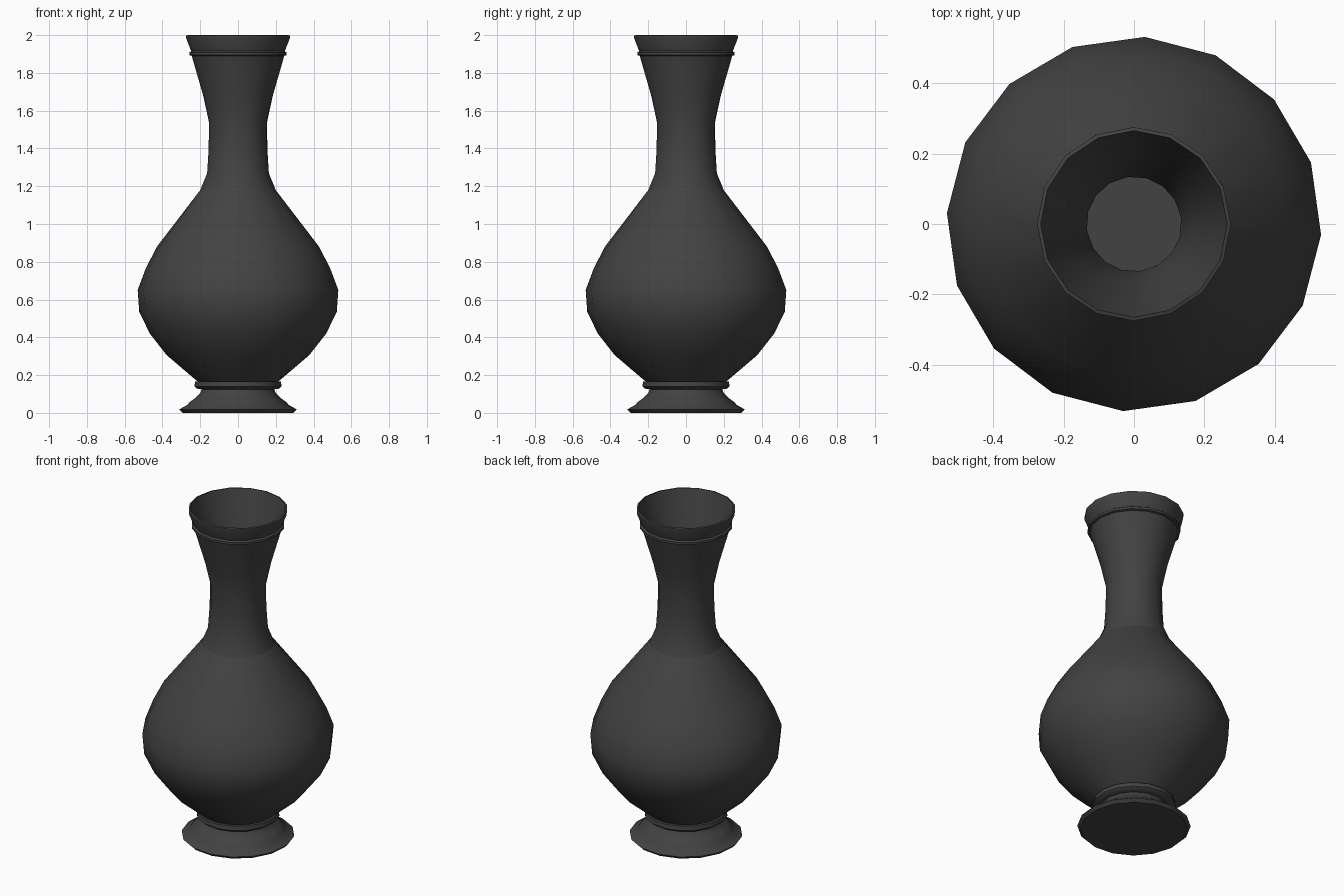
import bpy, bmesh
from math import sin, cos, tau, radians

if "Cube" in bpy.data.objects:
    bpy.data.objects.remove(bpy.data.objects["Cube"])

SIDES = 16
TWIST = 14.2  # degrees of gentle twist per unit of depth below the rim

glaze = bpy.data.materials.new("dark_glaze")
glaze.diffuse_color = (0.055, 0.055, 0.055, 1)
glaze.use_nodes = True
glaze.node_tree.nodes["Principled BSDF"].inputs["Base Color"].default_value = glaze.diffuse_color


def lathe(name, profile, cap_start=False, cap_end=False):
    """Revolve (radius, z) points, twisting slightly with height."""
    bm = bmesh.new()
    rings = []
    for r, z in profile:
        a0 = radians(TWIST * (2 - z))
        rings.append([bm.verts.new((r * cos(a0 + tau * i / SIDES),
                                    r * sin(a0 + tau * i / SIDES), z))
                      for i in range(SIDES)])
    for lo, hi in zip(rings, rings[1:]):
        for i in range(SIDES):
            j = (i + 1) % SIDES
            bm.faces.new((lo[i], lo[j], hi[j], hi[i]))
    if cap_start:
        bm.faces.new(rings[0][::-1])
    if cap_end:
        bm.faces.new(rings[-1])
    me = bpy.data.meshes.new(name)
    bm.to_mesh(me)
    bm.free()
    me.materials.append(glaze)
    ob = bpy.data.objects.new(name, me)
    bpy.context.collection.objects.link(ob)
    bpy.ops.object.select_all(action='DESELECT')
    ob.select_set(True)
    bpy.context.view_layer.objects.active = ob
    bpy.ops.object.shade_smooth_by_angle(angle=radians(40))
    return ob


# Flared foot with a collar ring
lathe("foot", [(0.295, 0), (0.313, 0.018), (0.265, 0.045), (0.262, 0.053),
               (0.225, 0.08), (0.2, 0.105), (0.192, 0.125), (0.218, 0.128),
               (0.231, 0.14), (0.228, 0.165), (0.215, 0.167)], cap_start=True)

# Pear-shaped body
lathe("body", [(0.215, 0.167), (0.377, 0.305), (0.467, 0.42), (0.523, 0.535),
               (0.532, 0.65), (0.49, 0.765), (0.432, 0.88), (0.203, 1.18)])

# Slender neck opening upwards
lathe("neck", [(0.203, 1.18), (0.166, 1.27), (0.157, 1.4), (0.155, 1.54),
               (0.185, 1.68), (0.245, 1.89)])

# Beaded rim, lip and inner funnel closed deep in the neck
lathe("rim", [(0.245, 1.89), (0.258, 1.894), (0.258, 1.908), (0.248, 1.915),
              (0.275, 1.985), (0.275, 1.997), (0.265, 2.0), (0.235, 1.89),
              (0.17, 1.68), (0.135, 1.5), (0.135, 1.42)], cap_end=True)
